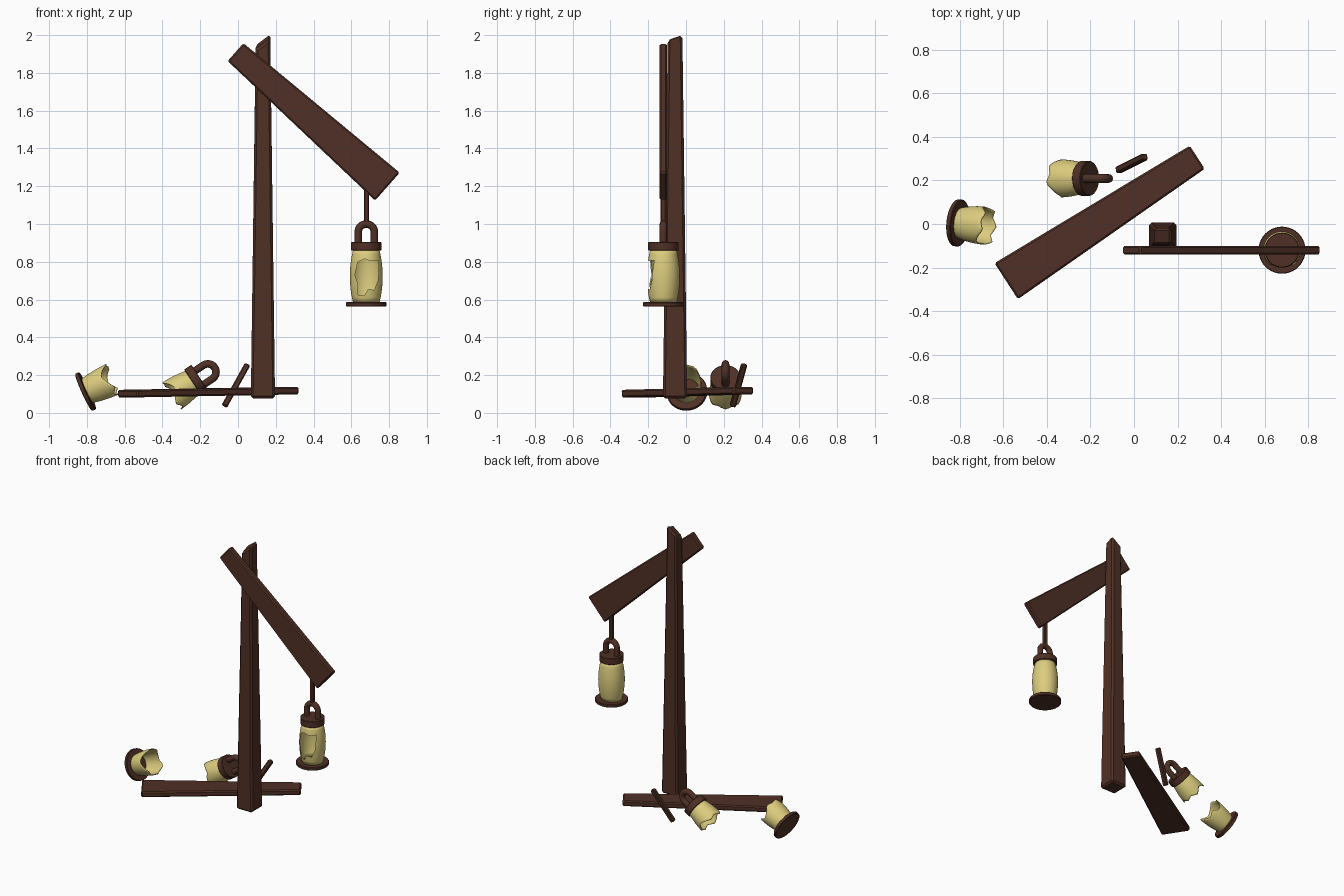
import bpy, bmesh, math
from mathutils import Matrix, Vector

if "Cube" in bpy.data.objects:
    bpy.data.objects.remove(bpy.data.objects["Cube"])


def material(name, rgb):
    m = bpy.data.materials.new(name)
    m.diffuse_color = (*rgb, 1)
    m.use_nodes = True
    m.node_tree.nodes["Principled BSDF"].inputs["Base Color"].default_value = m.diffuse_color
    return m


wood = material("dark_wood", (0.08, 0.03, 0.019))
amber = material("amber_glass", (0.72, 0.61, 0.21))


def make(name, verts, faces, mat, matrix=Matrix()):
    me = bpy.data.meshes.new(name)
    me.from_pydata([tuple(v) for v in verts], [], faces)
    bm = bmesh.new()
    bm.from_mesh(me)
    bmesh.ops.recalc_face_normals(bm, faces=bm.faces)
    bm.to_mesh(me)
    bm.free()
    ob = bpy.data.objects.new(name, me)
    bpy.context.collection.objects.link(ob)
    me.materials.append(mat)
    ob.matrix_world = matrix
    return ob


def smooth(ob):
    bpy.ops.object.select_all(action='DESELECT')
    ob.select_set(True)
    bpy.context.view_layer.objects.active = ob
    bpy.ops.object.shade_smooth_by_angle(angle=math.radians(40))


def bevel(ob, width):
    b = ob.modifiers.new("bevel", 'BEVEL')
    b.width = width
    b.segments = 1


def beam(name, p0, p1, size0, size1, normal, chamfer, slant=(0, 0)):
    """Tapered timber from p0 to p1; sizes are (width, thickness along normal)."""
    p0, p1 = Vector(p0), Vector(p1)
    d = (p1 - p0).normalized()
    side = Vector(normal).cross(d).normalized()
    n = d.cross(side)
    verts = []
    for p, (w, t) in ((p0, size0), (p1, size1)):
        for a, b in ((-1, -1), (1, -1), (1, 1), (-1, 1)):
            v = p + side * a * w / 2 + n * b * t / 2
            if p is p1:
                v.z += slant[0] * (v.x - p.x) + slant[1] * (v.y - p.y)
            verts.append(v)
    faces = [(0, 1, 2, 3), (4, 5, 6, 7)] + [
        (i, (i + 1) % 4, 4 + (i + 1) % 4, 4 + i) for i in range(4)]
    ob = make(name, verts, faces, wood)
    bevel(ob, chamfer)
    return ob


def lathe(name, profile, mat, matrix, jag_low=None, jag_high=None, seg=40, caps=False):
    """Revolve (r, z); jag functions shift the open rims for broken glass."""
    verts, faces, n = [], [], len(profile)
    for k, (r, z) in enumerate(profile):
        f = k / (n - 1)
        for i in range(seg):
            dz = (jag_low[i] * (1 - f) if jag_low else 0) + (jag_high[i] * f if jag_high else 0)
            a = 2 * math.pi * i / seg
            verts.append((r * math.cos(a), r * math.sin(a), z + dz))
    for k in range(n - 1):
        for i in range(seg):
            j = (i + 1) % seg
            faces.append((k * seg + i, k * seg + j, (k + 1) * seg + j, (k + 1) * seg + i))
    if caps:
        faces += [tuple(range(seg)), tuple(range((n - 1) * seg, n * seg))]
    return make(name, verts, faces, mat, matrix)


def glass_radius(z):
    return 0.087 - 0.017 * (abs(z - 0.148) / 0.14) ** 2


def glass(name, z0, z1, matrix, **jag):
    prof = [(glass_radius(z0 + (z1 - z0) * k / 10), z0 + (z1 - z0) * k / 10) for k in range(11)]
    ob = lathe(name, prof, amber, matrix, **jag)
    s = ob.modifiers.new("wall", 'SOLIDIFY')
    s.thickness = 0.005
    smooth(ob)
    return ob


def jagged(values, seg=40):
    out = []
    for i in range(seg):
        t = i / seg * len(values)
        k = int(t)
        out.append(values[k] + (values[(k + 1) % len(values)] - values[k]) * (t - k))
    return out


def disc(name, r, z0, z1, matrix):
    ob = lathe(name, [(r, z0), (r, z1)], wood, matrix, caps=True)
    bevel(ob, 0.003)
    smooth(ob)


def handle(name, matrix):
    """Arched round bar standing on the cap."""
    R, t, zc, m = 0.043, 0.02, 0.382, 12
    path = [((R, 0.32), (1, 0))]
    for i in range(17):
        a = math.pi * i / 16
        path.append(((R * math.cos(a), zc + R * math.sin(a)), (math.cos(a), math.sin(a))))
    path.append(((-R, 0.32), (-1, 0)))
    verts, faces = [], []
    for (x, z), (nx, nz) in path:
        for j in range(m):
            b = 2 * math.pi * j / m
            verts.append((x + nx * t * math.cos(b), t * math.sin(b), z + nz * t * math.cos(b)))
    for k in range(len(path) - 1):
        for j in range(m):
            q = (j + 1) % m
            faces.append((k * m + j, k * m + q, (k + 1) * m + q, (k + 1) * m + j))
    faces += [tuple(range(m)), tuple(range(len(verts) - m, len(verts)))]
    smooth(make(name, verts, faces, wood, matrix))


# Standing post with a slanted, cut top
beam("post", (0.132, -0.058, 0.077), (0.132, -0.058, 1.965), (0.128, 0.128), (0.078, 0.078),
     (0, 1, 0), 0.012, slant=(0.75, 0.35))

# Sloping arm, and its fallen twin on the ground
beam("arm", (-0.013, -0.12, 1.91), (0.791, -0.12, 1.198), (0.126, 0.04), (0.197, 0.04),
     (0, 1, 0), 0.008)
beam("fallen_arm", (0.29, 0.306, 0.118), (-0.586, -0.262, 0.102), (0.126, 0.04), (0.197, 0.04),
     (0, 0, 1), 0.008)

# Hanging rod and fallen rod
beam("hanging_rod", (0.68, -0.12, 0.99), (0.68, -0.12, 1.25), (0.028, 0.032), (0.028, 0.032),
     (0, 1, 0), 0.006)
beam("fallen_rod", (-0.072, 0.247, 0.036), (0.05, 0.308, 0.256), (0.032, 0.032), (0.032, 0.032),
     (0, 1, 0), 0.006)

# Hanging lantern
hang = Matrix.Translation((0.679, -0.12, 0.575))
disc("lantern_base", 0.108, -0.011, 0.011, hang)
disc("lantern_cap", 0.08, 0.284, 0.33, hang)
handle("lantern_handle", hang)
shell = glass("lantern_glass", 0.008, 0.29, hang)

# Jagged hole broken through the front of the glass
hole = [(-.045, .225), (-.01, .24), (.03, .228), (.066, .233), (.063, .13), (.042, .075),
        (.01, .082), (-.01, .045), (-.045, .05), (-.043, .105), (-.06, .155)]
n = len(hole)
cutter = make("hole_cutter", [(x, y, z) for y in (-0.2, 0.0) for x, z in hole],
              [tuple(range(n)), tuple(range(n, 2 * n))] +
              [(i, (i + 1) % n, n + (i + 1) % n, n + i) for i in range(n)], amber, hang)
cutter.hide_render = True
bpy.context.view_layer.update()
cut = shell.modifiers.new("hole", 'BOOLEAN')
cut.object = cutter
cut.operation = 'DIFFERENCE'
cut.solver = 'EXACT'
bpy.context.view_layer.objects.active = shell
for mod in [m.name for m in shell.modifiers]:
    bpy.ops.object.modifier_apply(modifier=mod)
bpy.data.objects.remove(cutter)

# Fallen lower half: base with broken glass
low = (Matrix.Translation((-0.807, 0.005, 0.113)) @ Matrix.Rotation(math.radians(-6), 4, 'Z')
       @ Matrix.Rotation(math.radians(65.5), 4, 'Y'))
disc("fallen_base", 0.108, -0.011, 0.011, low)
glass("fallen_base_glass", 0.008, 0.145, low,
      jag_high=jagged([.01, -.008, .012, -.025, -.015, .018, .005, .02, -.012, -.03, -.008, .015, -.01]))

# Fallen upper half: cap, handle and broken glass
tilt = Matrix.Rotation(math.radians(56.5), 4, 'Y')
up = Matrix.Translation((-0.222, 0.209, 0.175)) @ tilt @ Matrix.Translation((0, 0, -0.307))
disc("fallen_cap", 0.08, 0.284, 0.33, up)
handle("fallen_handle", up)
glass("fallen_cap_glass", 0.16, 0.29, up,
      jag_low=jagged([-.005, .012, -.01, .025, .01, -.012, .005, -.015, .012, .03, .005, -.012, .014]))
